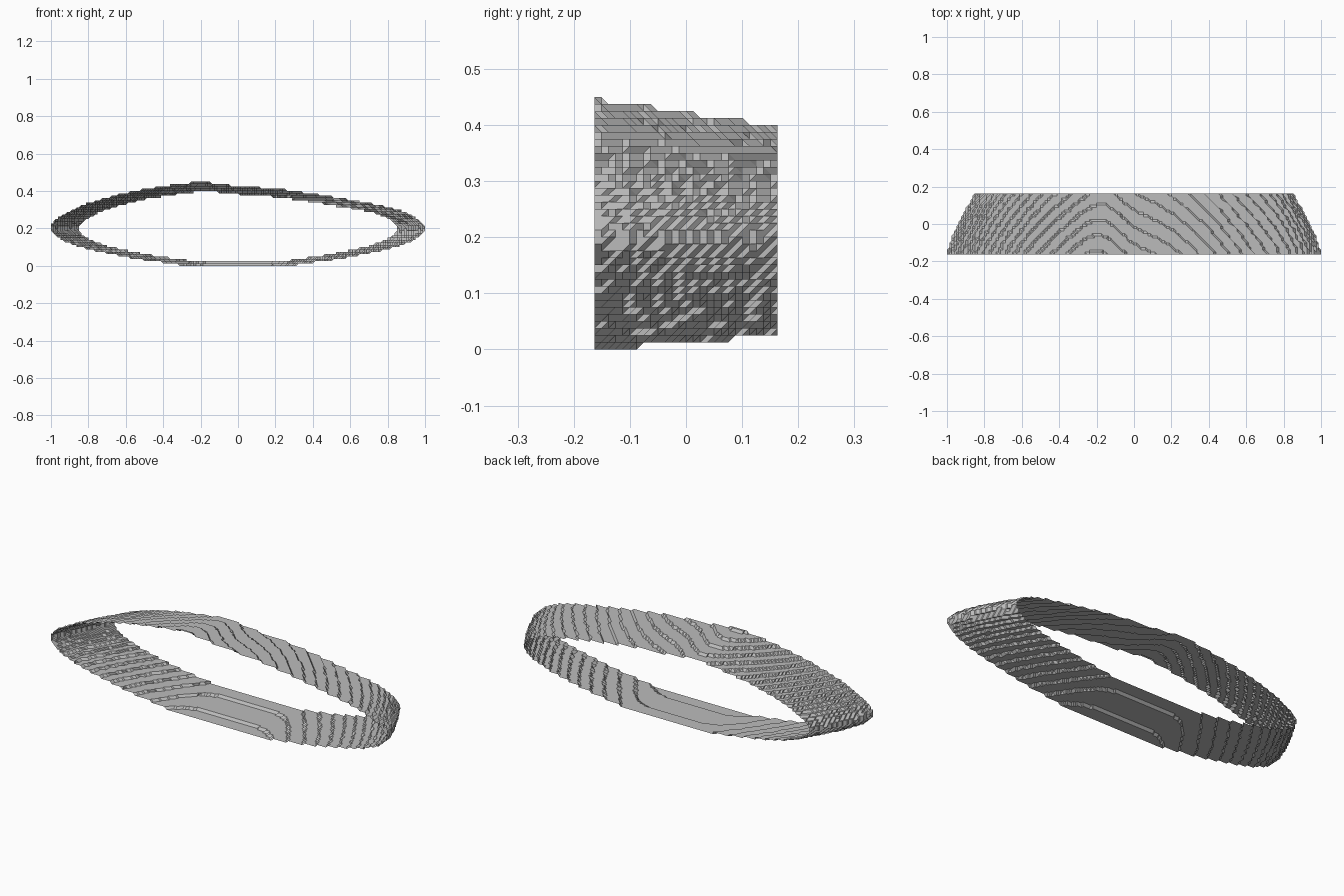
import bpy, bmesh, math
from mathutils import Vector

cube = bpy.data.objects.get("Cube")
if cube:
    bpy.data.objects.remove(cube)

STEP = 0.0125       # stair size of the shell
HALF_DEPTH = 0.1635
COLUMNS = 27
SAMPLES = 400
MID_Z = 0.2

# Widest cross-section, from the left tip round the roof and back along the floor
PROFILE = [Vector(p) for p in (
    (1, .2), (.97, .245), (.9, .285), (.8, .315), (.6, .352), (.4, .387), (.2, .412),
    (0, .427), (-.2, .447), (-.4, .425), (-.6, .39), (-.8, .335), (-.9, .29),
    (-.97, .25), (-1, .2), (-.97, .155), (-.9, .12), (-.8, .088), (-.6, .047),
    (-.4, .017), (-.25, .002), (0, 0), (.25, .002), (.4, .017), (.6, .047),
    (.8, .088), (.9, .12), (.97, .155))]


def smooth_loop(points, detail=40):
    """Closed Catmull-Rom curve through the points."""
    out, n = [], len(points)
    for i in range(n):
        a, b, c, d = (points[(i + k) % n] for k in (-1, 0, 1, 2))
        for j in range(detail):
            t = j / detail
            out.append(0.5 * (2 * b + (c - a) * t + (2 * a - 5 * b + 4 * c - d) * t * t
                              + (3 * b - a - 3 * c + d) * t ** 3))
    return out


def resample(points, count):
    """Evenly spaced points along a closed curve."""
    n = len(points)
    lengths = [(points[(i + 1) % n] - points[i]).length for i in range(n)]
    gap, out, walked = sum(lengths) / count, [], 0.0
    for i, length in enumerate(lengths):
        while len(out) < count and len(out) * gap <= walked + length:
            t = (len(out) * gap - walked) / length
            out.append(points[i].lerp(points[(i + 1) % n], t))
        walked += length
    return out


def snap(value):
    return math.floor(value / STEP + 0.5) * STEP


# Tapering band with stair-stepped surface
outline = resample(smooth_loop(PROFILE), SAMPLES)
bm = bmesh.new()
rings = []
for col in range(COLUMNS):
    t = col / (COLUMNS - 1)
    wide = 1 - 0.15 * t ** 1.35
    ring = []
    for p in outline:
        tall = 1 - (0.2 if p.y > MID_Z else 0.125) * t
        z = MID_Z + (p.y - MID_Z) * tall
        ring.append(bm.verts.new((snap(p.x * wide), HALF_DEPTH * (2 * t - 1),
                                  max(0, snap(z)))))
    rings.append(ring)
for near, far in zip(rings, rings[1:]):
    for i in range(SAMPLES):
        j = (i + 1) % SAMPLES
        bm.faces.new((near[i], far[i], far[j]))
        bm.faces.new((near[i], far[j], near[j]))
bmesh.ops.remove_doubles(bm, verts=bm.verts[:], dist=0.0005)
bmesh.ops.dissolve_degenerate(bm, edges=bm.edges[:], dist=0.0005)
bmesh.ops.recalc_face_normals(bm, faces=bm.faces[:])

mesh = bpy.data.meshes.new("shell_band")
bm.to_mesh(mesh)
bm.free()
band = bpy.data.objects.new("shell_band", mesh)
bpy.context.collection.objects.link(band)

# Plain grey
grey = bpy.data.materials.new("plain_grey")
grey.use_nodes = True
colour = (0.5, 0.5, 0.5, 1)
grey.diffuse_color = colour
grey.node_tree.nodes["Principled BSDF"].inputs["Base Color"].default_value = colour
mesh.materials.append(grey)
